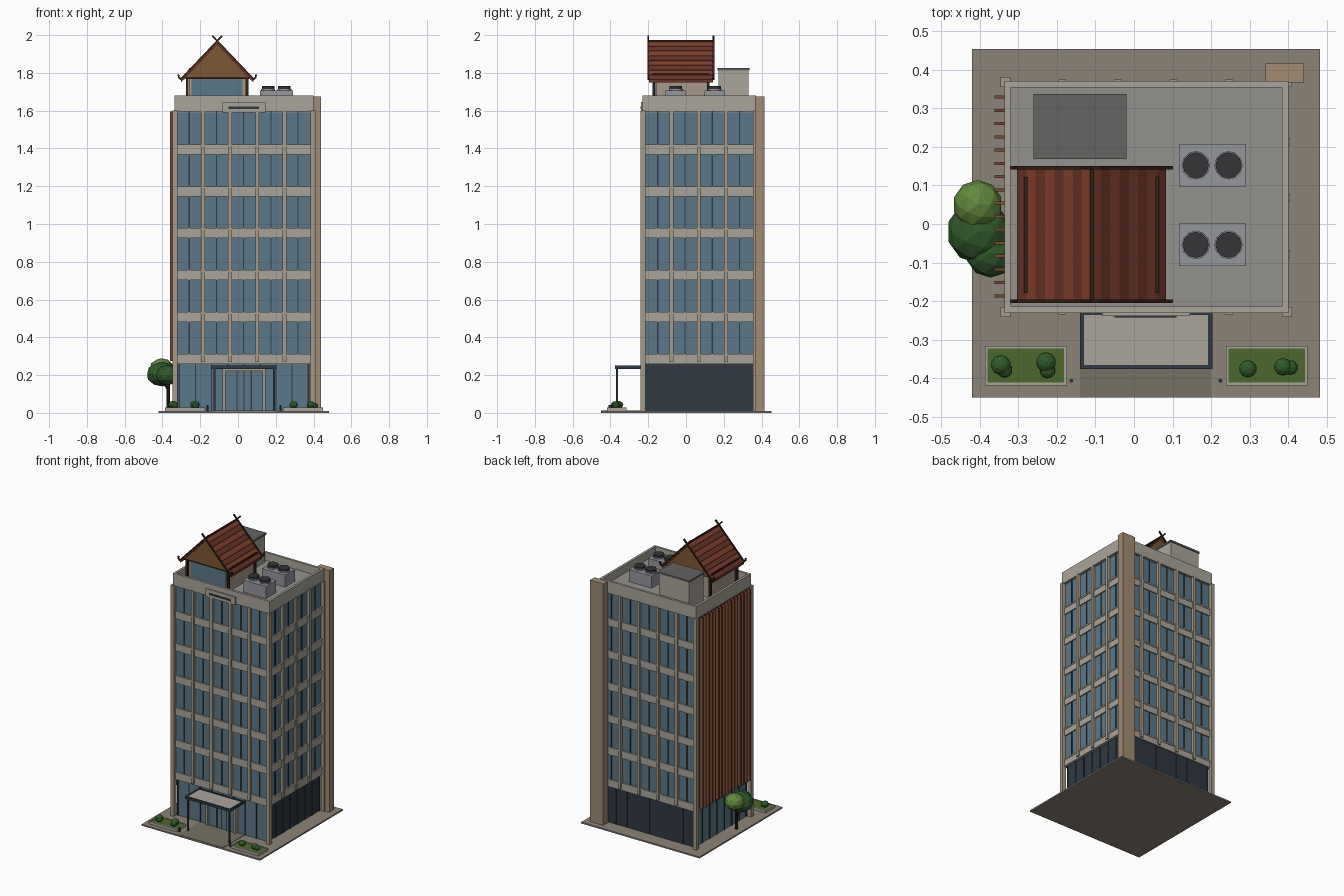
import bpy, bmesh
from mathutils import Vector, Matrix

if "Cube" in bpy.data.objects:
    bpy.data.objects.remove(bpy.data.objects["Cube"])


def mat(name, r, g, b):
    m = bpy.data.materials.new(name)
    m.diffuse_color = (r, g, b, 1)
    m.use_nodes = True
    m.node_tree.nodes["Principled BSDF"].inputs["Base Color"].default_value = m.diffuse_color
    return m


GLASS = mat("glass", .105, .19, .25)
DARK = mat("dark_metal", .03, .04, .055)
BEIGE = mat("beige_stone", .38, .33, .25)
BAND = mat("pale_concrete", .40, .375, .33)
TAN = mat("tan_stone", .36, .26, .175)
PAVE = mat("paving", .26, .23, .185)
PATH = mat("path", .18, .165, .125)
DECK = mat("deck_grey", .30, .29, .27)
STEEL = mat("steel_grey", .30, .31, .33)
FAN = mat("fan_dark", .035, .035, .04)
CAP = mat("cap_grey", .13, .125, .12)
RED = mat("roof_red", .22, .05, .027)
RED2 = mat("roof_dark_red", .14, .032, .02)
WOOD = mat("timber", .2, .095, .035)
FIN = mat("fin_brown", .19, .07, .03)
DWOOD = mat("dark_timber", .035, .015, .008)
SHADE = mat("shaded_wall", .07, .035, .02)
GRASS = mat("grass", .07, .14, .025)
LEAF = mat("leaf_dark", .03, .10, .025)
LEAF2 = mat("leaf_light", .12, .25, .045)


def finish(name, bm, m):
    bmesh.ops.recalc_face_normals(bm, faces=bm.faces)
    me = bpy.data.meshes.new(name)
    bm.to_mesh(me)
    bm.free()
    me.materials.append(m)
    ob = bpy.data.objects.new(name, me)
    bpy.context.collection.objects.link(ob)
    return ob


def boxes(name, m, *items):
    """each item: x0, x1, y0, y1, z0, z1"""
    bm = bmesh.new()
    for x0, x1, y0, y1, z0, z1 in items:
        M = Matrix.Translation(((x0 + x1) / 2, (y0 + y1) / 2, (z0 + z1) / 2))
        bmesh.ops.create_cube(bm, size=1, matrix=M @ Matrix.Diagonal((x1 - x0, y1 - y0, z1 - z0, 1)))
    return finish(name, bm, m)


def ring(x0, x1, y0, y1, z0, z1, t):
    return [(x0, x1, y0, y0 + t, z0, z1), (x0, x1, y1 - t, y1, z0, z1),
            (x0, x0 + t, y0 + t, y1 - t, z0, z1), (x1 - t, x1, y0 + t, y1 - t, z0, z1)]


def prism(name, m, pts, y0, y1):
    bm = bmesh.new()
    f = bm.faces.new([bm.verts.new((x, y0, z)) for x, z in pts])
    g = bmesh.ops.extrude_face_region(bm, geom=[f])["geom"]
    bmesh.ops.translate(bm, verts=[v for v in g if isinstance(v, bmesh.types.BMVert)], vec=(0, y1 - y0, 0))
    return finish(name, bm, m)


def bars(name, m, w, segs):
    bm = bmesh.new()
    for a, b in segs:
        a, b = Vector(a), Vector(b)
        d = b - a
        M = Matrix.Translation((a + b) / 2) @ d.to_track_quat('Z', 'Y').to_matrix().to_4x4()
        bmesh.ops.create_cube(bm, size=1, matrix=M @ Matrix.Diagonal((w, w, d.length + w * .5, 1)))
    return finish(name, bm, m)


def cyls(name, m, r, z0, z1, spots, n=12):
    bm = bmesh.new()
    for x, y in spots:
        bmesh.ops.create_cone(bm, cap_ends=True, segments=n, radius1=r, radius2=r, depth=z1 - z0,
                              matrix=Matrix.Translation((x, y, (z0 + z1) / 2)))
    return finish(name, bm, m)


def blobs(name, m, items, sub=2):
    """each item: x, y, z, radius, height scale"""
    bm = bmesh.new()
    for x, y, z, r, s in items:
        bmesh.ops.create_icosphere(bm, subdivisions=sub, radius=r,
                                   matrix=Matrix.Translation((x, y, z)) @ Matrix.Diagonal((1, 1, s, 1)))
    return finish(name, bm, m)


# site
boxes("plinth", PAVE, (-.42, .482, -.45, .453, 0, .01))
boxes("entrance_path", PATH, (-.14, .20, -.449, -.22, .005, .013))

# tower core
X0, X1, Y0, Y1 = -.322, .386, -.217, .357
boxes("ground_floor_glass", GLASS, (X0 + .008, X1 - .012, Y0 + .008, Y1 - .005, .01, .27))
boxes("upper_glass", GLASS, (X0, X1, Y0, Y1, .27, 1.6))
floors = [.26 + .2217 * i for i in range(6)]
boxes("spandrel_bands", BAND, *[(X0 - .008, X1 + .008, Y0 - .008, Y1 + .008, z, z + .053) for z in floors])
boxes("band_ledges", BAND, *[(X0 - .011, X1 + .011, Y0 - .011, Y1 + .011, z + .043, z + .053) for z in floors])

# pilasters and mullions
xs = [-.33 + .144 * i for i in range(6)]
ys = [-.222 + .1445 * i for i in range(5)]
P = .01
pil = []
for x in xs[1:-1]:
    pil += [(x - P, x + P, Y0 - .017, Y0 + .01, .27, 1.6), (x - P, x + P, Y1 - .01, Y1 + .017, .27, 1.6)]
for y in ys[1:-1]:
    pil.append((X1 - .01, X1 + .018, y - P, y + P, .27, 1.6))
boxes("pilasters", BEIGE, *pil)
boxes("corner_pilasters", BEIGE, *[(x, x + .026, y, y + .026, .01, 1.6)
                                   for x in (-.346, .383) for y in (-.241, .355)])
mul = []
for i in range(5):
    x = (xs[i] + xs[i + 1]) / 2
    mul += [(x - .003, x + .003, Y0 - .005, Y1 + .005, .27, 1.6)]
for i in range(4):
    y = (ys[i] + ys[i + 1]) / 2
    mul += [(X1 - .01, X1 + .005, y - .003, y + .003, .27, 1.6)]
boxes("window_mullions", DARK, *mul)
gm = [(x - .003, x + .003, Y0 + .003, Y1, .01, .262) for x in [-.31 + .0852 * i for i in range(9)]]
gm += [(X0 + .003, X1 - .007, y - .003, y + .003, .01, .262) for y in [-.205 + .0795 * i for i in range(8)]]
boxes("shopfront_mullions", DARK, *gm)

# left side louvres
boxes("louvre_wall", SHADE, (-.334, -.32, -.215, .357, .275, 1.597))
boxes("louvre_fins", FIN, *[(-.361, -.333, y - .004, y + .004, .275, 1.595)
                            for y in [-.186 + .0343 * i for i in range(16)]])

# corner shaft
boxes("corner_shaft", TAN, (.34, .44, .366, .416, .01, 1.675))

# parapet and deck
boxes("parapet", BAND, *ring(-.335, .40, -.23, .37, 1.595, 1.68, .016))
boxes("roof_deck", DECK, (-.325, .39, -.22, .36, 1.59, 1.625))
boxes("sign_panel", BAND, (-.083, .145, -.238, -.225, 1.59, 1.645))
boxes("sign_slot", DARK, (-.05, .11, -.242, -.235, 1.609, 1.621))

# entrance
boxes("canopy_frame", DARK, *ring(-.14, .203, -.376, -.225, .232, .25, .011))
boxes("canopy_slab", BAND, (-.13, .193, -.366, -.225, .236, .247))
bars("canopy_posts", DARK, .01, [((x, -.365, .01), (x, -.365, .235)) for x in (-.125, .19)])
boxes("door_portal", BEIGE, (-.082, -.066, -.236, -.205, .01, .235), (.13, .146, -.236, -.205, .01, .235),
      (-.082, .146, -.236, -.205, .222, .236))
boxes("door_leaves", GLASS, (-.066, .13, -.222, -.205, .01, .222))
boxes("door_frames", DARK, *[(x - .003, x + .003, -.226, -.21, .01, .222) for x in (-.005, .032, .07)])
cyls("bollards", DARK, .005, .01, .042, [(-.162, -.406), (.224, -.406)], 8)

# planters
for side, x in (("left", -.386), ("right", .238)):
    boxes(side + "_planter_curb", BAND, *ring(x, x + .212, -.418, -.316, .005, .028, .007))
    boxes(side + "_planter_grass", GRASS, (x + .006, x + .206, -.412, -.322, .005, .025))
blobs("bushes", LEAF, [(-.345, -.365, .043, .026, .8), (-.228, -.358, .043, .026, .8),
                       (-.335, -.378, .038, .02, .8), (-.224, -.38, .038, .02, .8),
                       (.295, -.375, .043, .023, .8), (.386, -.37, .043, .023, .8),
                       (.405, -.372, .038, .019, .8)])

# tree
cyls("tree_trunk", DWOOD, .009, .01, .19, [(-.37, -.02)], 8)
bars("tree_branch", DWOOD, .007, [((-.37, -.02, .12), (-.42, 0, .2))])
blobs("tree_crown", LEAF, [(-.402, -.02, .205, .083, .78), (-.372, -.075, .2, .064, .85)])
blobs("tree_crown_top", LEAF2, [(-.405, .05, .235, .064, .85)])

# cooling units
boxes("cooling_units", STEEL, (.117, .29, .097, .207, 1.625, 1.708), (.117, .29, -.109, .001, 1.625, 1.708))
spots = [(x, y) for x in (.16, .245) for y in (.152, -.054)]
cyls("fan_rings", STEEL, .037, 1.70, 1.716, spots)
cyls("fans", FAN, .034, 1.70, 1.73, spots)

# stair house
boxes("stair_house", BAND, (-.255, -.025, .173, .332, 1.62, 1.815))
boxes("stair_house_cap", CAP, (-.26, -.02, .168, .337, 1.813, 1.826))

# rooftop pavilion
C = -.11
boxes("pavilion_walls", BEIGE, (C - .15, C + .15, -.16, .115, 1.62, 1.78))
boxes("pavilion_glass", GLASS, (C - .135, C + .135, -.166, -.15, 1.63, 1.768))
boxes("pavilion_posts", DWOOD, *[(C + s * .158 - .007, C + s * .158 + .007, y - .007, y + .007, 1.62, 1.79)
                                 for s in (-1, 1) for y in (-.17, .118)])
boxes("pavilion_beams", DWOOD, *ring(C - .168, C + .168, -.18, .126, 1.768, 1.782, .014))
prism("gables", WOOD, [(C - .175, 1.778), (C + .175, 1.778), (C, 1.955)], -.187, .132)

# striped roof courses
E, ZE, ZR, N = .193, 1.762, 1.966, 8
for s, side in ((-1, "left"), (1, "right")):
    for i in range(N):
        a, b = i / N, (i + 1) / N
        za, zb = ZR + (ZE - ZR) * a, ZR + (ZE - ZR) * b
        prism(f"{side}_roof_course_{i}", (RED, RED2)[i % 2],
              [(C + s * E * a, za), (C + s * E * b, zb + .003), (C + s * E * b, zb - .013), (C + s * E * a, za - .016)],
              -.197, .143)

# ridge, eave battens, bargeboards with crossed finials and curled ends
trim = [((C, -.2, ZR + .003), (C, .146, ZR + .003))]
trim += [((C + s * .17, -.175, 1.792), (C + s * .17, .12, 1.792)) for s in (-1, 1)]
for y in (-.2, .146):
    for s in (-1, 1):
        trim += [((C - s * .024, y, 1.994), (C + s * E, y, ZE + .004)),
                 ((C + s * E, y, ZE + .004), (C + s * (E + .009), y, ZE + .012)),
                 ((C + s * (E + .009), y, ZE + .012), (C + s * (E + .013), y, ZE + .028))]
bars("roof_trim", DWOOD, .009, trim)
